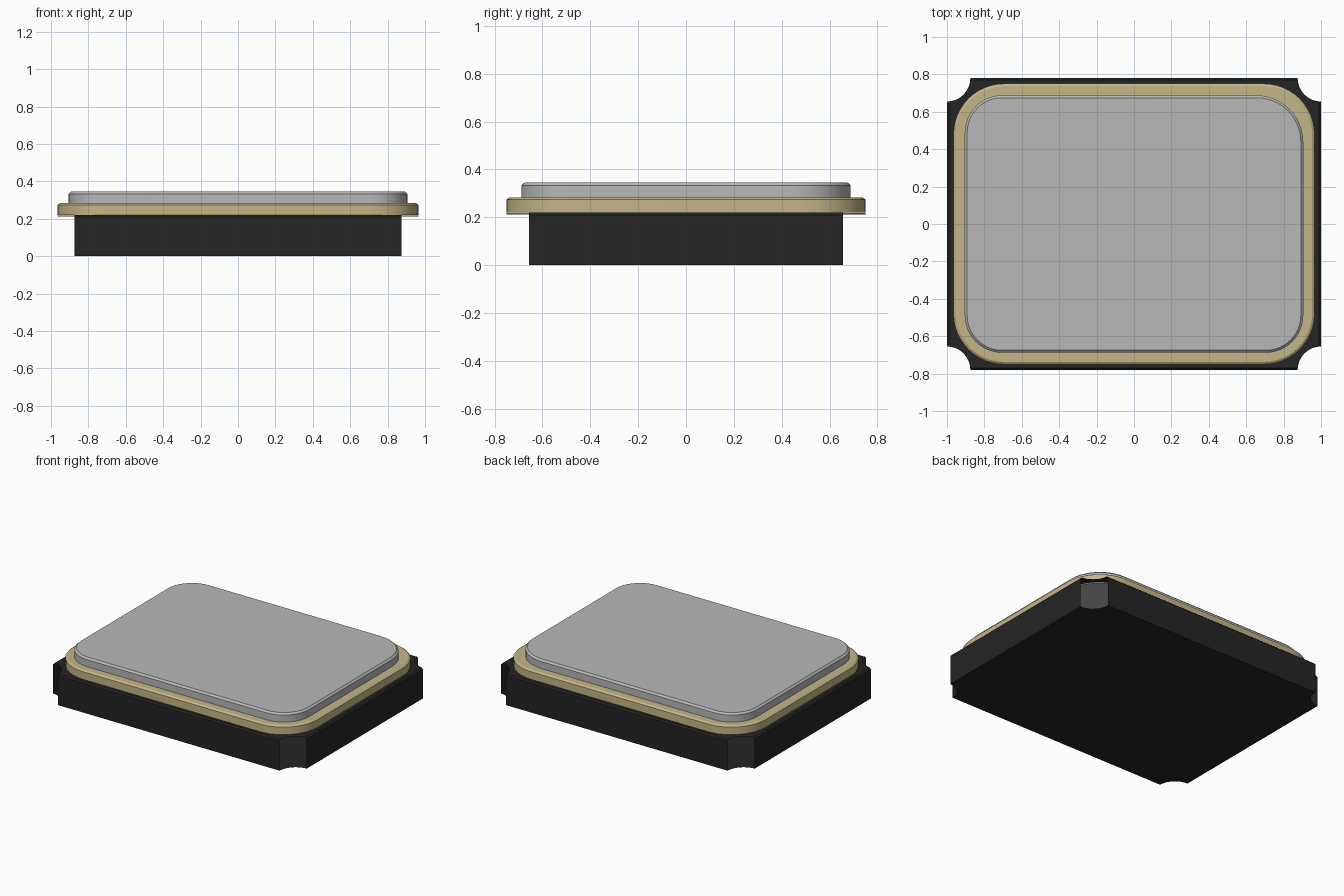
import bpy, bmesh, math

cube = bpy.data.objects.get("Cube")
if cube:
    bpy.data.objects.remove(cube)


def material(name, rgb):
    m = bpy.data.materials.new(name)
    m.diffuse_color = (*rgb, 1)
    m.use_nodes = True
    m.node_tree.nodes["Principled BSDF"].inputs["Base Color"].default_value = (*rgb, 1)
    return m


black = material("black ceramic", (0.018, 0.018, 0.018))
gold = material("pale gold", (0.56, 0.47, 0.245))
grey = material("grey metal", (0.48, 0.48, 0.48))

SIGNS = [(1, 1), (-1, 1), (-1, -1), (1, -1)]  # corners, anticlockwise


def rounded(hx, hy, radii, seg=12):
    """Rounded rectangle outline; radii are given per corner."""
    pts = []
    for i, (sx, sy) in enumerate(SIGNS):
        r = radii[i]
        for k in range(seg + 1):
            a = math.pi / 2 * (i + k / seg)
            pts.append((sx * (hx - r) + r * math.cos(a), sy * (hy - r) + r * math.sin(a)))
    return pts


def notched(hx, hy, r, inset, seg=12):
    """Rectangle outline with a quarter-circle bite at each corner."""
    pts = []
    for i, (sx, sy) in enumerate(SIGNS):
        for k in range(seg + 1):
            a = math.pi * (1.5 + i / 2) - math.pi / 2 * k / seg
            x, y = sx * hx + r * math.cos(a), sy * hy + r * math.sin(a)
            lx, ly = hx - inset, hy - inset
            pts.append((max(-lx, min(lx, x)), max(-ly, min(ly, y))))
    return pts


def stack(name, rings, mat, bottom=True, keep=lambda i: True):
    """Join outlines at rising heights into walls and cap the ends."""
    bm = bmesh.new()
    loops = [[bm.verts.new((x, y, z)) for x, y in pts] for pts, z in rings]
    n = len(loops[0])
    for lo, hi in zip(loops, loops[1:]):
        for i in range(n):
            j = (i + 1) % n
            if keep(i):
                bm.faces.new((lo[i], lo[j], hi[j], hi[i]))
    if bottom:
        bm.faces.new(loops[0][::-1])
    bm.faces.new(loops[-1])
    me = bpy.data.meshes.new(name)
    bm.to_mesh(me)
    bm.free()
    me.materials.append(mat)
    ob = bpy.data.objects.new(name, me)
    bpy.context.collection.objects.link(ob)
    bpy.ops.object.select_all(action='DESELECT')
    ob.select_set(True)
    bpy.context.view_layer.objects.active = ob
    bpy.ops.object.shade_smooth_by_angle(angle=math.radians(30))
    return ob


# Hollow base: flat sides only, open at the corner notches
HX, HY, NOTCH, SEG = 1.0, 0.78, 0.125, 12
stack("base", [(notched(HX, HY, NOTCH, 0), 0),
               (notched(HX, HY, NOTCH, 0), 0.21),
               (notched(HX, HY, NOTCH, 0.01), 0.22)],
      black, keep=lambda i: i % (SEG + 1) == SEG)

# Metal plate lining the inside of the base top
stack("inner_plate", [(rounded(0.965, 0.75, [0.27] * 4), 0.211),
                      (rounded(0.965, 0.75, [0.27] * 4), 0.217)], grey)

# Gold seal ring with a chamfered top edge
stack("seal_ring", [(rounded(0.965, 0.75, [0.27] * 4), 0.22),
                    (rounded(0.965, 0.75, [0.27] * 4), 0.274),
                    (rounded(0.952, 0.737, [0.257] * 4), 0.283)],
      gold, bottom=False)

# Lid with a chamfered top edge and one wider corner
lid_r = [0.25, 0.2, 0.2, 0.2]
stack("lid", [(rounded(0.905, 0.688, lid_r), 0.283),
              (rounded(0.905, 0.688, lid_r), 0.333),
              (rounded(0.892, 0.675, [r - 0.013 for r in lid_r]), 0.345)],
      grey, bottom=False)
